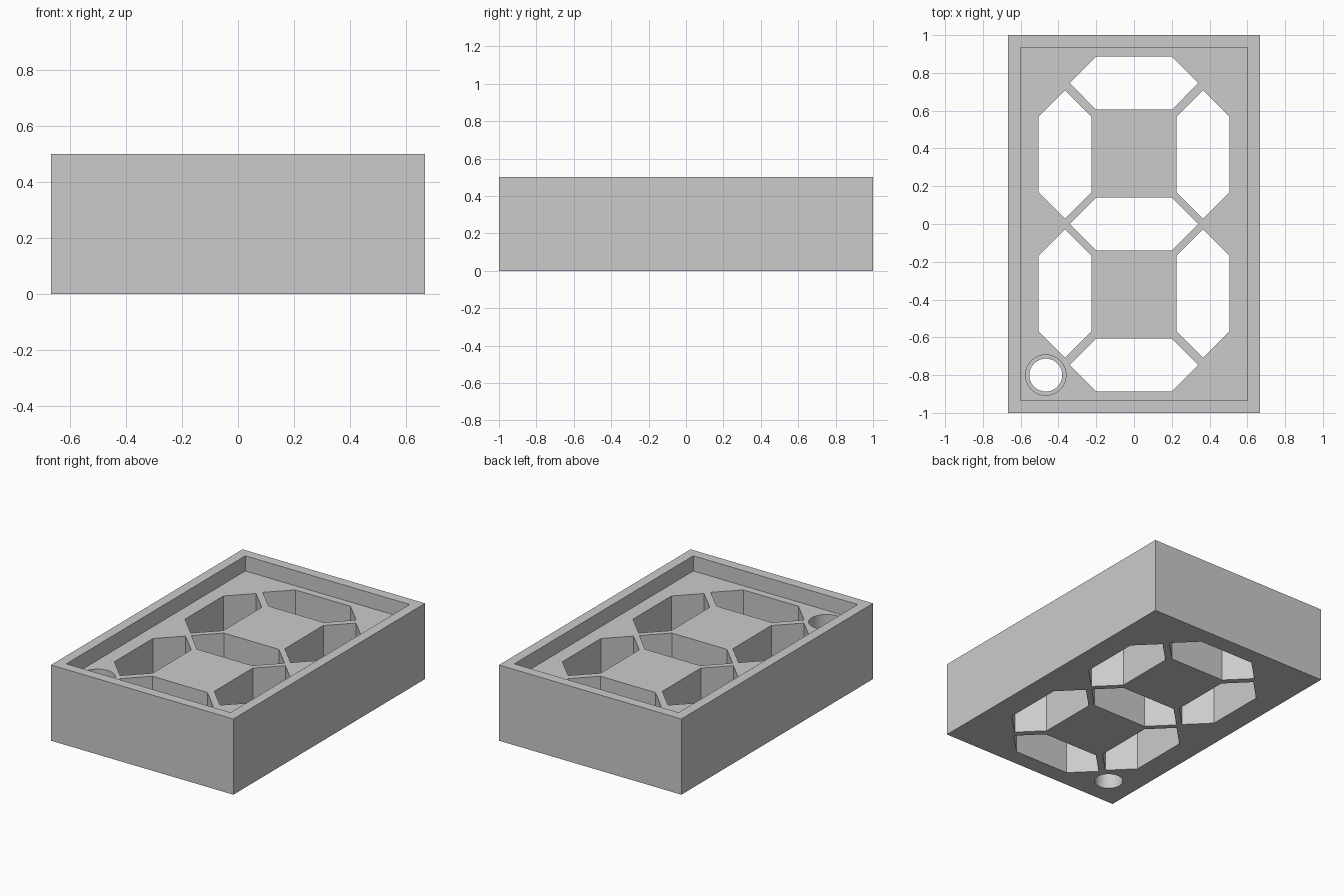
import bpy
import bmesh
import math

if "Cube" in bpy.data.objects:
    bpy.data.objects.remove(bpy.data.objects["Cube"], do_unlink=True)

WIDTH, LENGTH, HEIGHT = 4 / 3, 2.0, 0.5
WALL, FLOOR = 0.066, 0.4

grey = bpy.data.materials.new("plain grey")
grey.use_nodes = True
grey.diffuse_color = (0.6, 0.6, 0.6, 1)
grey.node_tree.nodes["Principled BSDF"].inputs["Base Color"].default_value = (0.6, 0.6, 0.6, 1)


def prism(name, outline, low, high):
    """Extrude a flat outline from one height to another."""
    bm = bmesh.new()
    base = bm.faces.new([bm.verts.new((x, y, low)) for x, y in outline])
    top = bmesh.ops.extrude_face_region(bm, geom=[base])["geom"]
    verts = [v for v in top if isinstance(v, bmesh.types.BMVert)]
    bmesh.ops.translate(bm, verts=verts, vec=(0, 0, high - low))
    bmesh.ops.recalc_face_normals(bm, faces=bm.faces)
    mesh = bpy.data.meshes.new(name)
    bm.to_mesh(mesh)
    bm.free()
    mesh.materials.append(grey)
    obj = bpy.data.objects.new(name, mesh)
    bpy.context.collection.objects.link(obj)
    return obj


def rectangle(x, y):
    return [(-x, -y), (x, -y), (x, y), (-x, y)]


def circle(cx, cy, radius, sides=64):
    angles = [math.tau * i / sides for i in range(sides)]
    return [(cx + radius * math.cos(a), cy + radius * math.sin(a)) for a in angles]


def segment(cx, cy, upright, half=0.341, thick=0.14):
    """Long hexagon with 45 degree points."""
    flat = half - thick
    pts = [(-half, 0), (-flat, -thick), (flat, -thick), (half, 0), (flat, thick), (-flat, thick)]
    return [(cx - y, cy + x) if upright else (cx + x, cy + y) for x, y in pts]


# Solid block
housing = prism("display_housing", rectangle(WIDTH / 2, LENGTH / 2), 0, HEIGHT)

# Recess inside the rim
cutters = [prism("recess_cutter", rectangle(WIDTH / 2 - WALL, LENGTH / 2 - WALL), FLOOR, 1)]

# Seven segment windows
for y in (-0.746, 0, 0.746):
    cutters.append(prism("segment_cutter", segment(0, y, False), -0.2, 1))
for x in (-0.365, 0.365):
    for y in (-0.368, 0.368):
        cutters.append(prism("segment_cutter", segment(x, y, True), -0.2, 1))

# Round dot hole with a wider seat above it
cutters.append(prism("dot_cutter", circle(-0.467, -0.8, 0.087), -0.2, 1))
cutters.append(prism("dot_seat_cutter", circle(-0.467, -0.8, 0.107), 0.25, 1))

# Cut everything, then discard the cutters
bpy.context.view_layer.objects.active = housing
for cutter in cutters:
    cutter.hide_render = True
    cut = housing.modifiers.new("cut", "BOOLEAN")
    cut.operation = "DIFFERENCE"
    cut.solver = "EXACT"
    cut.object = cutter
    bpy.ops.object.modifier_apply(modifier=cut.name)
    bpy.data.objects.remove(cutter, do_unlink=True)

# Smooth only the round walls
bpy.ops.object.select_all(action="DESELECT")
housing.select_set(True)
bpy.ops.object.shade_smooth_by_angle(angle=math.radians(30))
